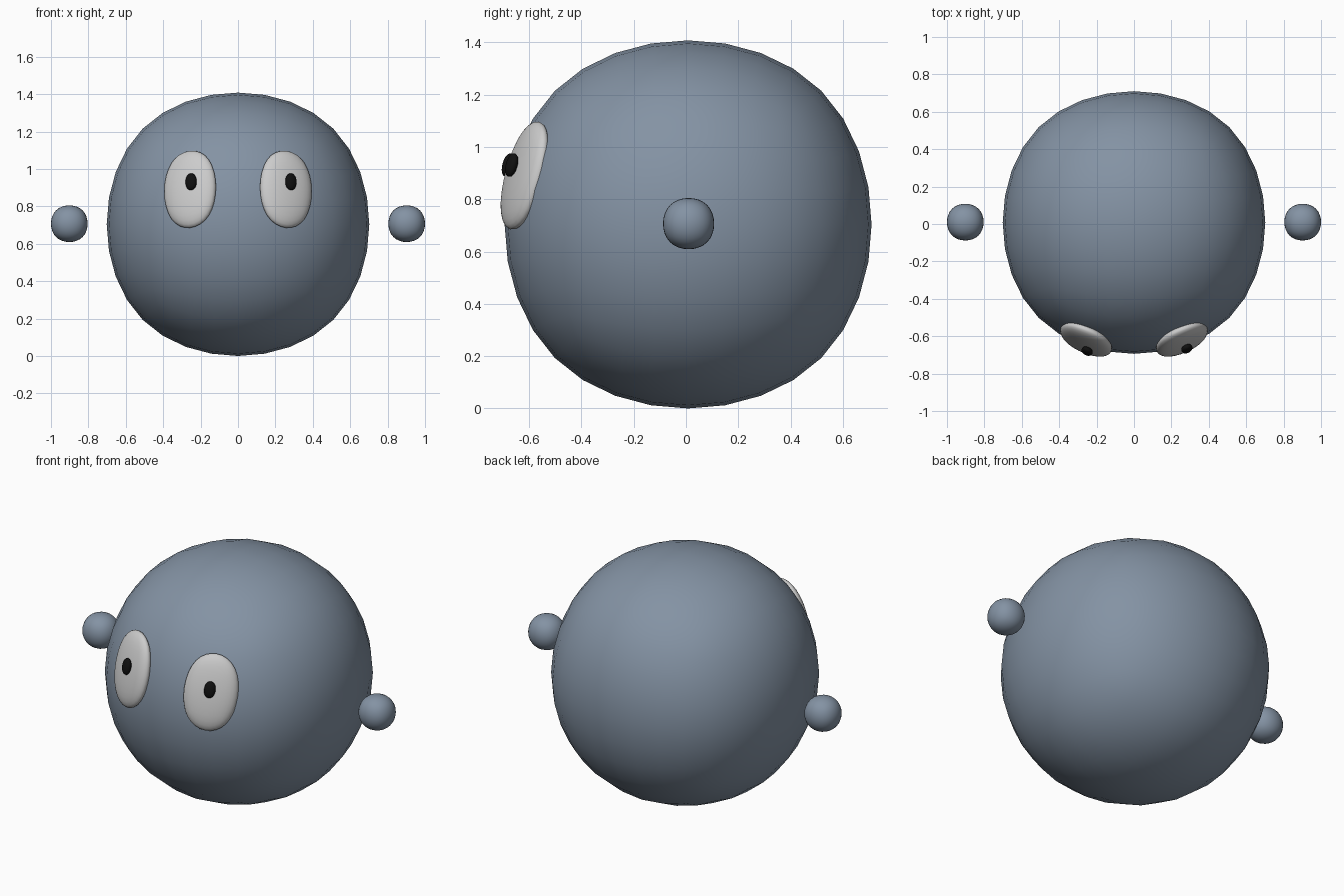
import bpy
from math import radians
from mathutils import Matrix, Vector

if "Cube" in bpy.data.objects:
    bpy.data.objects.remove(bpy.data.objects["Cube"])

LIMIT = 0.8395  # a subdivided cube shrinks to this share of its half size


def material(name, rgb):
    m = bpy.data.materials.new(name)
    m.diffuse_color = (*rgb, 1)
    m.use_nodes = True
    m.node_tree.nodes["Principled BSDF"].inputs["Base Color"].default_value = m.diffuse_color
    return m


slate = material("slate", (0.23, 0.29, 0.37))
white = material("off_white", (0.8, 0.8, 0.8))
black = material("black", (0.005, 0.005, 0.005))


def blob(name, centre, half, mat, rot=Matrix.Identity(4), levels=3):
    """Rounded cube with the given half sizes, smooth shaded."""
    bpy.ops.mesh.primitive_cube_add(size=2)
    ob = bpy.context.object
    ob.name = name
    size = Vector(half) / LIMIT
    ob.data.transform(Matrix.Translation(centre) @ rot @ Matrix.Diagonal((*size, 1)))
    sub = ob.modifiers.new("round", 'SUBSURF')
    sub.levels = sub.render_levels = levels
    ob.data.materials.append(mat)
    ob.data.polygons.foreach_set("use_smooth", [True] * 6)
    return ob


# Round body
blob("body", (0, 0.008, 0.704), (0.702, 0.702, 0.704), slate)

for side, label in ((-1, "left"), (1, "right")):
    # Floating hand beside the body
    blob(label + "_hand", (side * 0.902, 0.01, 0.707), (0.098,) * 3, slate)

    # Flattened eye lying along the body surface
    tilt = Matrix.Rotation(radians(-15), 4, 'X') @ Matrix.Rotation(radians(side * 22.5), 4, 'Z')
    blob(label + "_eye", (side * 0.256, -0.617, 0.891), (0.148, 0.05, 0.213), white, tilt)

    # Pupil; both look slightly to the same side
    px, py = (-0.251, -0.68) if side < 0 else (0.283, -0.667)
    blob(label + "_pupil", (px, py, 0.931), (0.031, 0.02, 0.046), black, tilt)
